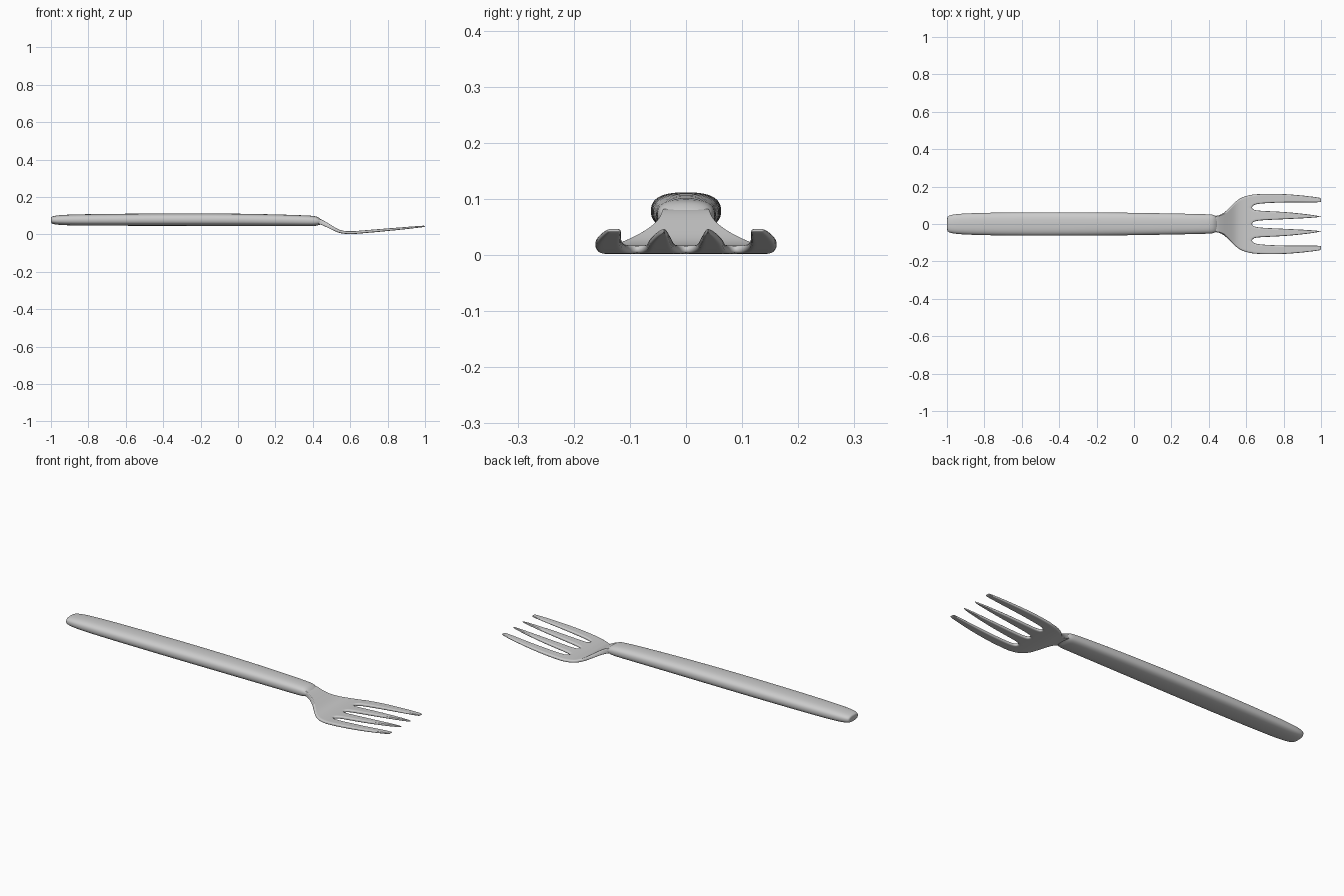
import bpy, bmesh, math

if "Cube" in bpy.data.objects:
    bpy.data.objects.remove(bpy.data.objects["Cube"])


def finish(name, bm, mods=()):
    bmesh.ops.recalc_face_normals(bm, faces=bm.faces)
    for f in bm.faces:
        f.smooth = True
    me = bpy.data.meshes.new(name)
    bm.to_mesh(me)
    bm.free()
    ob = bpy.data.objects.new(name, me)
    bpy.context.collection.objects.link(ob)
    return ob


def add_subsurf(ob):
    sub = ob.modifiers.new("smooth", 'SUBSURF')
    sub.levels = sub.render_levels = 2


# Handle: lofted rounded sections (x, half width, bottom z, top z)
handle_rows = [
    (-1.0, .034, .062, .090), (-.995, .043, .057, .096), (-.97, .052, .051, .102),
    (-.90, .058, .047, .107), (-.70, .063, .046, .110), (-.35, .064, .045, .113),
    (0, .061, .045, .112), (.25, .056, .044, .106), (.39, .053, .043, .101),
    (.42, .051, .045, .097), (.435, .045, .051, .088), (.45, .040, .053, .075),
]
SIDES = 20
bm = bmesh.new()
rings = []
for x, hw, lo, hi in handle_rows:
    ring = []
    for i in range(SIDES):
        a = 2 * math.pi * i / SIDES
        c, s = math.cos(a), math.sin(a)
        y = hw * math.copysign(abs(c) ** .75, c)
        z = (lo + hi) / 2 + (hi - lo) / 2 * math.copysign(abs(s) ** .8, s)
        ring.append(bm.verts.new((x, y, z)))
    rings.append(ring)
for a, b in zip(rings, rings[1:]):
    for i in range(SIDES):
        j = (i + 1) % SIDES
        bm.faces.new((a[i], a[j], b[j], b[i]))
bm.faces.new(rings[0])
bm.faces.new(rings[-1])
add_subsurf(finish("handle", bm))

# Head: sheet rows (x, half width, gap half width, mid z, thickness)
head_rows = [
    (.42, .043, 0, .074, .030), (.45, .044, 0, .064, .026), (.48, .056, 0, .048, .022),
    (.51, .084, 0, .031, .019), (.54, .119, 0, .016, .016), (.57, .140, 0, .010, .015),
    (.60, .151, 0, .009, .015), (.63, .157, 0, .010, .015), (.637, .158, .011, .011, .015),
    (.66, .160, .018, .013, .015), (.72, .163, .0215, .018, .015), (.80, .161, .025, .025, .014),
    (.88, .155, .029, .032, .012), (.95, .147, .033, .039, .010),
    (.985, .142, .0365, .042, .008), (1.0, .139, .039, .044, .006),
]
SEG = 4
bm = bmesh.new()
grid = []
for x, hw, g, z, t in head_rows:
    c = min(.0905, .56 * hw)
    spans = [(-hw, -c - g), (-c + g, -g), (g, c - g), (c + g, hw)]
    grid.append([[bm.verts.new((x, a + (b - a) * k / SEG, z)) for k in range(SEG + 1)]
                 for a, b in spans])
for r0, r1 in zip(grid, grid[1:]):
    for s0, s1 in zip(r0, r1):
        for k in range(SEG):
            bm.faces.new((s0[k], s1[k], s1[k + 1], s0[k + 1]))
# weld the strips where the gaps are closed
bmesh.ops.remove_doubles(bm, verts=bm.verts, dist=1e-5)
head = finish("tined_head", bm)
thick = {round(r[0], 3): r[4] for r in head_rows}
vg = head.vertex_groups.new(name="thickness")
for v in head.data.vertices:
    vg.add([v.index], thick[round(v.co.x, 3)] / .03, 'REPLACE')
sol = head.modifiers.new("thickness", 'SOLIDIFY')
sol.thickness = .03
sol.offset = 0
sol.vertex_group = "thickness"
add_subsurf(head)
